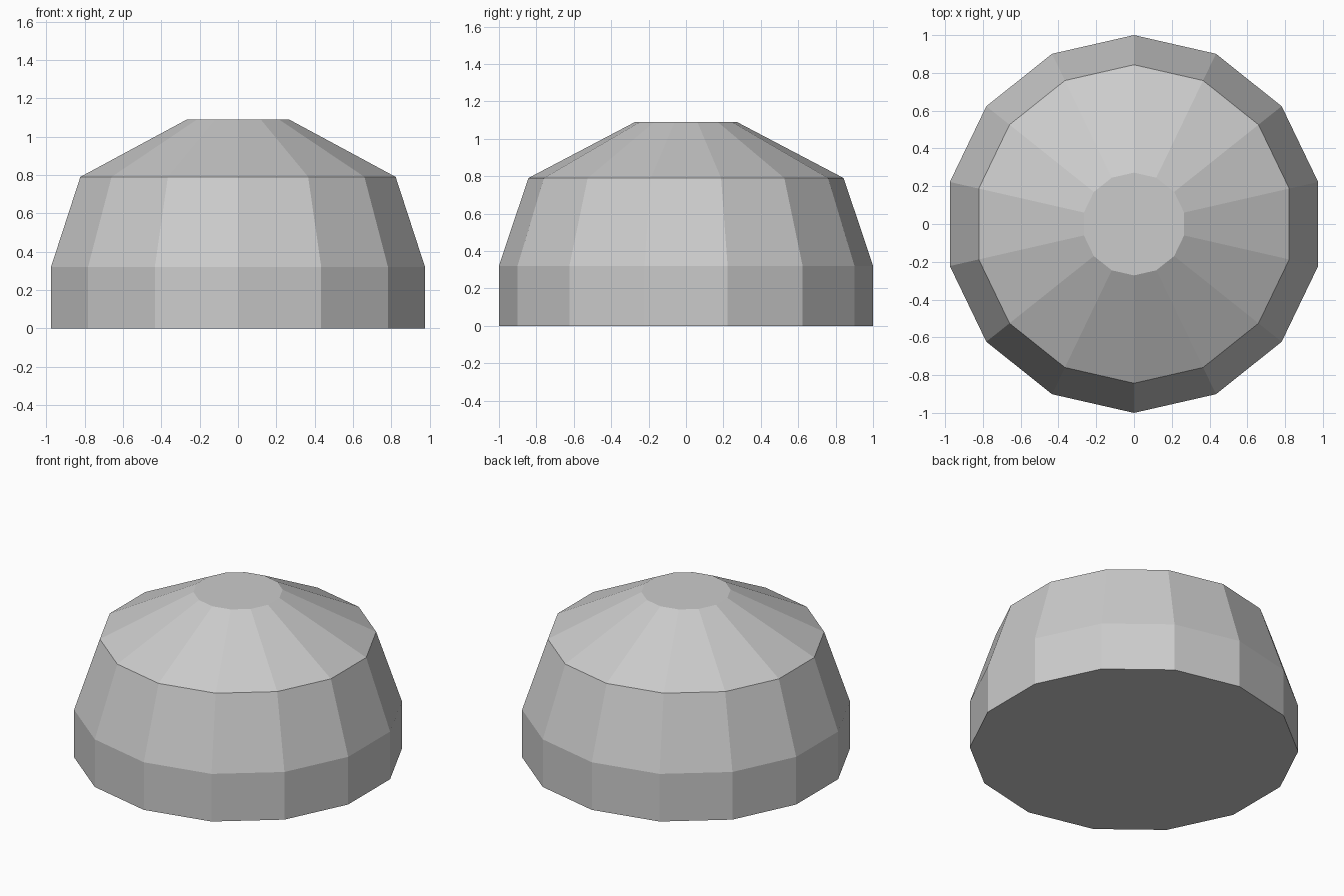
import bpy, bmesh
from math import cos, sin, pi

if "Cube" in bpy.data.objects:
    bpy.data.objects.remove(bpy.data.objects["Cube"])

SIDES = 14
# Dome profile: (radius, height) from base to flat top
PROFILE = [(1.0, 0.0), (1.0, 0.32), (0.843, 0.79), (0.272, 1.09)]

bm = bmesh.new()

# One ring of vertices per profile point, with a corner on the y axis
rings = []
for radius, z in PROFILE:
    angles = [pi / 2 + 2 * pi * i / SIDES for i in range(SIDES)]
    rings.append([bm.verts.new((radius * cos(a), radius * sin(a), z)) for a in angles])

# Side panels between neighbouring rings
for low, high in zip(rings, rings[1:]):
    for i in range(SIDES):
        j = (i + 1) % SIDES
        bm.faces.new((low[i], low[j], high[j], high[i]))

# Flat base and top
bm.faces.new(rings[0][::-1])
bm.faces.new(rings[-1])

mesh = bpy.data.meshes.new("dome")
bm.to_mesh(mesh)
bm.free()
bpy.context.collection.objects.link(bpy.data.objects.new("dome", mesh))
